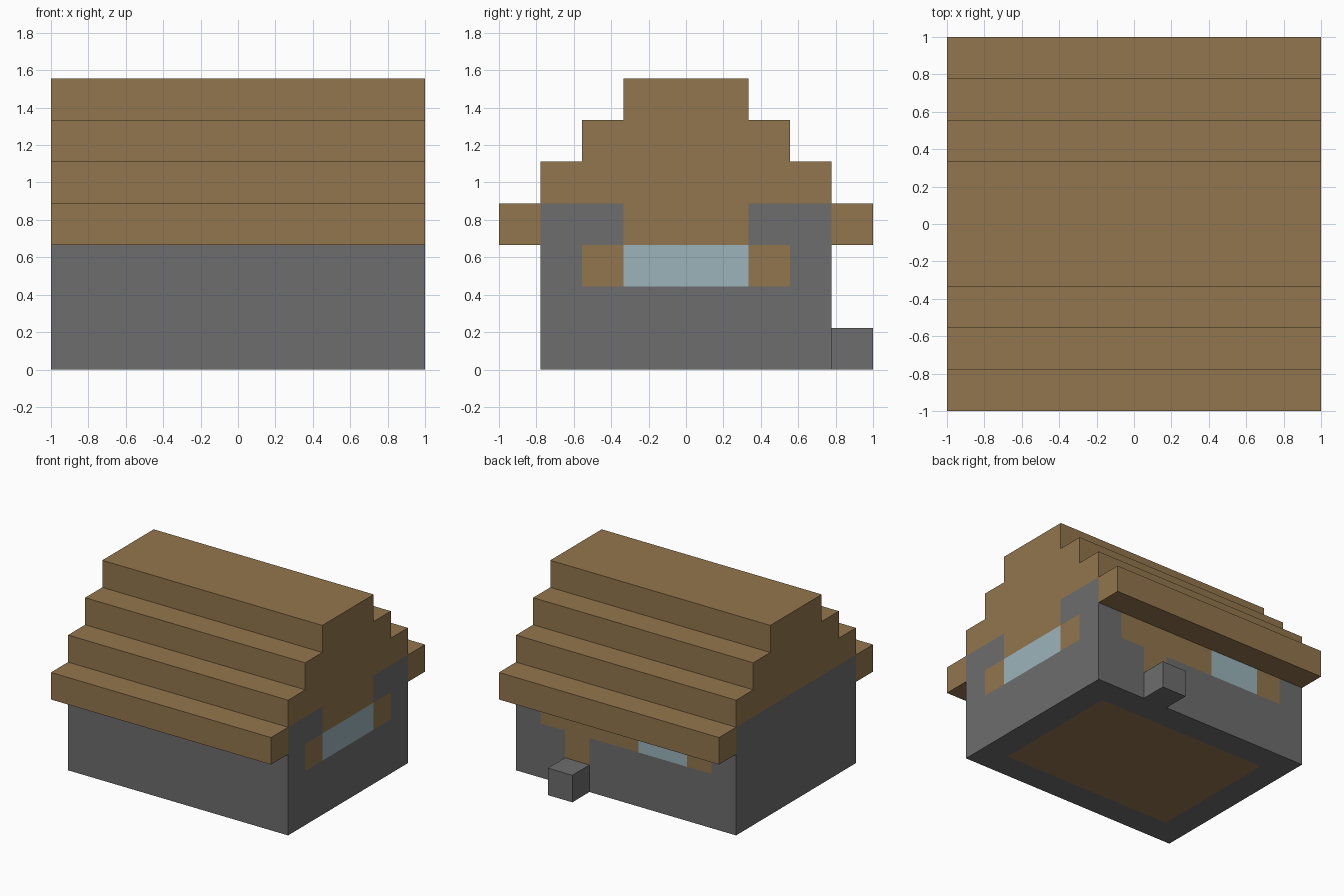
import bpy
import bmesh
from math import floor
from mathutils import Matrix, Vector

if "Cube" in bpy.data.objects:
    bpy.data.objects.remove(bpy.data.objects["Cube"], do_unlink=True)

U = 2 / 9  # one building block


def material(name, rgb):
    mat = bpy.data.materials.new(name)
    mat.use_nodes = True
    color = (*rgb, 1)
    mat.diffuse_color = color
    mat.node_tree.nodes["Principled BSDF"].inputs["Base Color"].default_value = color
    return mat


wood = material("wood", (0.288, 0.181, 0.074))
stone = material("stone", (0.153, 0.153, 0.153))
glass = material("glass", (0.328, 0.456, 0.497))
STONE, WOOD, GLASS = range(3)


def box_mesh(low, high):
    """Box between two corners given in blocks, centred on x and y."""
    low, high = Vector(low) * U, Vector(high) * U
    bm = bmesh.new()
    matrix = Matrix.Translation((low + high) / 2) @ Matrix.Diagonal((*(high - low), 1))
    bmesh.ops.create_cube(bm, size=1, matrix=matrix)
    return bm


def finish(name, bm, mats):
    mesh = bpy.data.meshes.new(name)
    bm.to_mesh(mesh)
    bm.free()
    for mat in mats:
        mesh.materials.append(mat)
    obj = bpy.data.objects.new(name, mesh)
    bpy.context.collection.objects.link(obj)
    return obj


def wall_material(face):
    """Choose stone, wood or glass from the block a wall face belongs to."""
    c, n = face.calc_center_median(), face.normal
    ix, iy = floor((c.x + 1) / U), floor((c.y + 1) / U)
    iz = floor(c.z / U)
    if n.x > 0.5:  # gable with the wide window
        if 3 <= iy <= 5:
            return {2: GLASS, 3: WOOD}.get(iz, STONE)
        return WOOD if iz == 2 and iy in (2, 6) else STONE
    if n.y > 0.5:  # back with door and window band
        if iz == 2 and 1 <= ix <= 7:
            return GLASS if ix in (2, 3) else WOOD
        return WOOD if iz == 1 and ix == 6 else STONE
    if n.z < -0.5:  # floor inside the stone foundation
        return WOOD if 1 <= ix <= 7 and 2 <= iy <= 6 else STONE
    return STONE


# Walls, cut along the block grid, coloured, then merged by colour
walls = box_mesh((-4.5, -3.5, 0), (4.5, 3.5, 4))
for axis in range(3):
    normal = Vector([float(i == axis) for i in range(3)])
    for k in range(1, 9):
        offset = k * U - (0 if axis == 2 else 1)
        bmesh.ops.bisect_plane(walls, geom=walls.verts[:] + walls.edges[:] + walls.faces[:],
                               plane_co=normal * offset, plane_no=normal)
walls.normal_update()
for f in walls.faces:
    f.material_index = wall_material(f)
bmesh.ops.dissolve_limit(walls, angle_limit=0.01, verts=walls.verts[:],
                         edges=walls.edges[:], delimit={"MATERIAL"})
finish("walls", walls, [stone, wood, glass])

# Overhanging eaves at front and back
for name, y in (("front_eave", -4.5), ("back_eave", 3.5)):
    finish(name, box_mesh((-4.5, y, 3), (4.5, y + 1, 4)), [wood])

# Stepped roof tiers
for tier, half in enumerate((3.5, 2.5, 1.5)):
    finish(f"roof_tier_{tier + 1}",
           box_mesh((-4.5, -half, 4 + tier), (4.5, half, 5 + tier)), [wood])

# Step in front of the back door
finish("door_step", box_mesh((1.5, 3.5, 0), (2.5, 4.5, 1)), [stone])
